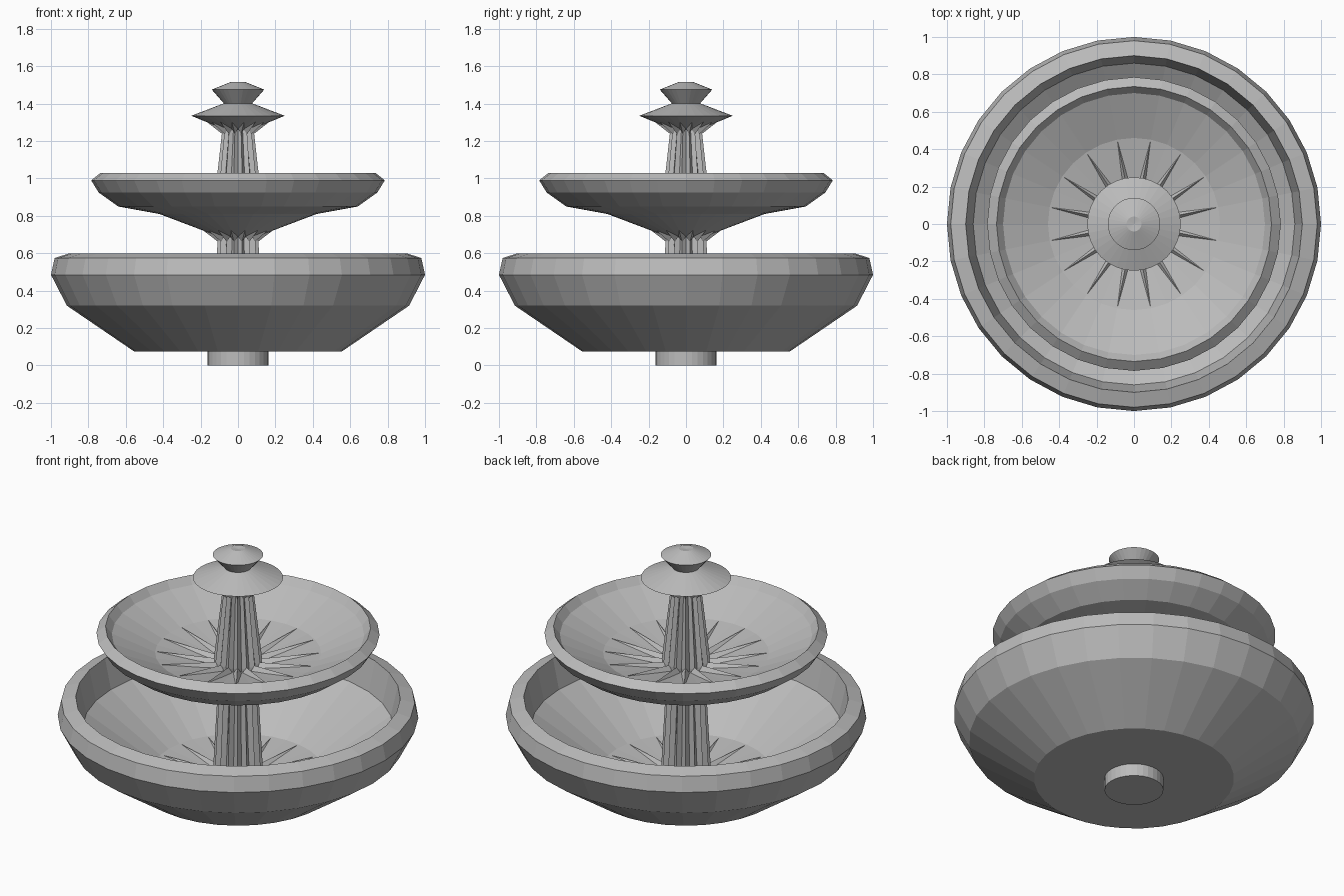
import bpy, bmesh, math

if "Cube" in bpy.data.objects:
    bpy.data.objects.remove(bpy.data.objects["Cube"])

SEG = 32
stone = bpy.data.materials.new("grey_stone")
stone.diffuse_color = (0.5, 0.5, 0.5, 1)
stone.use_nodes = True
stone.node_tree.nodes["Principled BSDF"].inputs["Base Color"].default_value = stone.diffuse_color


def lathe(name, profile):
    """Revolve (outer radius at even corners, radius at odd corners, z) rings.
    A plain (r, z) pair is a round ring; r = 0 closes to a point."""
    bm = bmesh.new()
    rings = []
    for p in profile:
        even, odd, z = p if len(p) == 3 else (p[0], p[0], p[1])
        if even == 0:
            rings.append([bm.verts.new((0, 0, z))])
            continue
        ring = []
        for i in range(SEG):
            a = 2 * math.pi * i / SEG
            r = odd if i % 2 else even
            ring.append(bm.verts.new((r * math.cos(a), r * math.sin(a), z)))
        rings.append(ring)
    for lo, hi in zip(rings, rings[1:]):
        for i in range(SEG):
            j = (i + 1) % SEG
            if len(lo) == 1:
                bm.faces.new((lo[0], hi[j], hi[i]))
            elif len(hi) == 1:
                bm.faces.new((lo[i], lo[j], hi[0]))
            else:
                bm.faces.new((lo[i], lo[j], hi[j], hi[i]))
    bmesh.ops.recalc_face_normals(bm, faces=bm.faces)
    mesh = bpy.data.meshes.new(name)
    bm.to_mesh(mesh)
    bm.free()
    mesh.materials.append(stone)
    obj = bpy.data.objects.new(name, mesh)
    bpy.context.collection.objects.link(obj)
    return obj


def fluted_column(name, z0, z1, r0, r1, floor_tip, roof_tip):
    """Tapered column whose ridges run out as spikes on the floor and the roof."""
    column = lathe(name, [(0, z0 - 0.03), (r0 * 0.8, r0, z0 - 0.03),
                          (r0 * 0.85, r0, z0 + 0.02), (r1 * 0.75, r1, z1), (0, z1)])
    bm = bmesh.new()
    bm.from_mesh(column.data)
    step = 2 * math.pi / 16
    for tip, base_r, base_z, lift in ((floor_tip, r0, z0, 0.03), (roof_tip, r1, z1, -0.03)):
        for k in range(16):
            a = step * (k + 0.5)

            def at(r, t, z):
                return bm.verts.new((r * math.cos(a) - t * math.sin(a),
                                     r * math.sin(a) + t * math.cos(a), z))
            # Three-sided spike: two foot corners, a ridge corner, and the tip
            w = base_r * 0.18
            left, right = at(base_r * 0.95, -w, base_z), at(base_r * 0.95, w, base_z)
            ridge, end = at(base_r * 0.97, 0, base_z + lift), at(tip[0], 0, tip[1])
            faces = [bm.faces.new(f) for f in ((left, ridge, end), (ridge, right, end),
                                               (left, end, right), (left, right, ridge))]
            bmesh.ops.recalc_face_normals(bm, faces=faces)
    bm.to_mesh(column.data)
    bm.free()


# Round foot under the large basin
lathe("foot", [(0, 0), (0.163, 0), (0.163, 0.08), (0, 0.08)])

# Large basin: outside, rim, then inside
lathe("lower_basin", [(0, 0.075), (0.555, 0.075), (0.915, 0.32), (1.0, 0.485),
                      (0.98, 0.575), (0.9, 0.6), (0.86, 0.42), (0.47, 0.16),
                      (0.12, 0.11), (0, 0.11)])

# Small basin
lathe("upper_basin", [(0, 0.685), (0.09, 0.685), (0.42, 0.81), (0.64, 0.85),
                      (0.745, 0.925), (0.785, 0.99), (0.735, 1.03), (0.70, 0.985),
                      (0.46, 0.875), (0.12, 0.81), (0, 0.81)])

# Fluted columns with spiked ends
fluted_column("lower_column", 0.11, 0.69, 0.14, 0.11, (0.455, 0.162), (0.19, 0.722))
fluted_column("upper_column", 0.81, 1.265, 0.135, 0.085, (0.455, 0.878), (0.17, 1.302))

# Cap and finial on top
lathe("cap", [(0, 1.262), (0.07, 1.262), (0.25, 1.335), (0.08, 1.40), (0, 1.40)])
lathe("finial", [(0, 1.395), (0.07, 1.395), (0.14, 1.475), (0.04, 1.515), (0, 1.51)])
